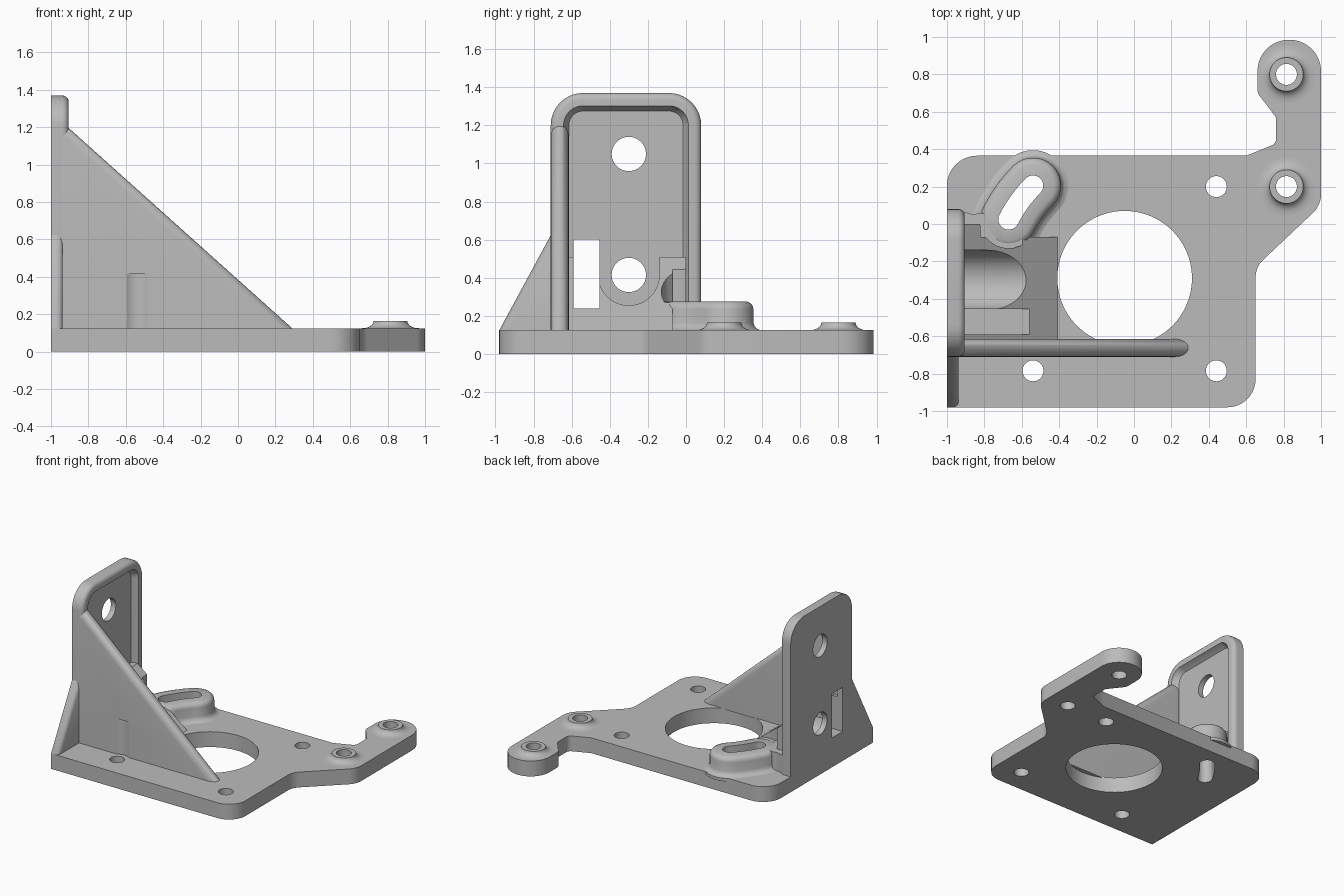
import bpy, bmesh
from math import sin, cos, pi, radians, tan
from mathutils import Vector

if "Cube" in bpy.data.objects:
    bpy.data.objects.remove(bpy.data.objects["Cube"])

GREY = bpy.data.materials.new("plain grey")
GREY.use_nodes = True
GREY.diffuse_color = (0.5, 0.5, 0.5, 1)
GREY.node_tree.nodes["Principled BSDF"].inputs["Base Color"].default_value = (0.5, 0.5, 0.5, 1)

PLACE = {"z": lambda a, b, h: (a, b, h),
         "x": lambda a, b, h: (h, a, b),
         "y": lambda a, b, h: (a, h, b)}


def loft(name, layers, axis="z"):
    """Skin closed 2D outlines stacked along an axis: layers = [(outline, height)]."""
    bm = bmesh.new()
    rings = [[bm.verts.new(PLACE[axis](p[0], p[1], h)) for p in pts] for pts, h in layers]
    n = len(rings[0])
    for low, high in zip(rings, rings[1:]):
        for i in range(n):
            j = (i + 1) % n
            bm.faces.new((low[i], low[j], high[j], high[i]))
    bm.faces.new(rings[0][::-1])
    bm.faces.new(rings[-1])
    bmesh.ops.recalc_face_normals(bm, faces=bm.faces)
    mesh = bpy.data.meshes.new(name)
    bm.to_mesh(mesh)
    bm.free()
    mesh.materials.append(GREY)
    ob = bpy.data.objects.new(name, mesh)
    bpy.context.collection.objects.link(ob)
    return ob


def prism(name, pts, lo, hi, axis="z"):
    return loft(name, [(pts, lo), (pts, hi)], axis)


def circle(x, y, r, n=48):
    return [(x + r * cos(2 * pi * i / n), y + r * sin(2 * pi * i / n)) for i in range(n)]


def rect(a0, b0, a1, b1):
    return [(a0, b0), (a1, b0), (a1, b1), (a0, b1)]


def rounded(corners, steps=10):
    """Fillet each corner (x, y, radius)."""
    out = []
    for i, (x, y, r) in enumerate(corners):
        p = Vector((x, y))
        if r <= 0:
            out.append(p)
            continue
        u = (Vector(corners[i - 1][:2]) - p).normalized()
        v = (Vector(corners[(i + 1) % len(corners)][:2]) - p).normalized()
        half = u.angle(v) / 2
        a, b = p + u * (r / tan(half)), p + v * (r / tan(half))
        c = p + (u + v).normalized() * (r / sin(half))
        sweep = (a - c).angle(b - c)
        for k in range(steps + 1):
            t = k / steps
            out.append(c + ((a - c) * sin((1 - t) * sweep) + (b - c) * sin(t * sweep)) / sin(sweep))
    return out


def slot(d, steps=8, cap=14):
    """Outline at distance d around the curved slot path."""
    a, m, b = Vector((-0.54, 0.205)), Vector((-0.617, 0.128)), Vector((-0.67, 0.025))
    path, norms = [], []
    for k in range(steps + 1):
        t = k / steps
        path.append(a * (1 - t) ** 2 + m * 2 * t * (1 - t) + b * t * t)
        tan_ = ((m - a) * (1 - t) + (b - m) * t).normalized()
        norms.append(Vector((-tan_.y, tan_.x)))

    def arc(p, n):
        f = Vector((n.y, -n.x))
        return [p + d * (n * cos(pi * k / cap) + f * sin(pi * k / cap)) for k in range(1, cap)]

    left = [p + n * d for p, n in zip(path, norms)]
    right = [p - n * d for p, n in zip(path, norms)][::-1]
    return left + arc(path[-1], norms[-1]) + right + arc(path[0], -norms[0])


def cut(ob, *cutters):
    bpy.context.view_layer.objects.active = ob
    for c in cutters:
        c.hide_render = True
        mod = ob.modifiers.new("cut", "BOOLEAN")
        mod.operation, mod.solver, mod.object = "DIFFERENCE", "EXACT", c
        bpy.ops.object.modifier_apply(modifier=mod.name)


# Shared cutters
T = 0.125
bore = prism("slot_cutter", slot(0.055), -0.1, 0.6)
cradle = prism("cradle_cutter", [(-0.14, 0.9), (-0.46, 0.9)] +
               [(-0.3 - 0.16 * cos(pi * k / 24), 0.415 - 0.16 * sin(pi * k / 24)) for k in range(25)],
               -0.954, 0, "x")
window = prism("window_cutter", rect(-0.59, 0.24, -0.455, 0.6), -1.1, 0, "x")
helpers = [bore, cradle, window]

# Base plate with arm
plate = prism("base_plate", rounded([
    (-1, -0.98, 0), (0.65, -0.98, 0.15), (0.65, -0.23, 0.13), (1, 0.1, 0.14),
    (1, 0.985, 0.168), (0.66, 0.985, 0.168), (0.66, 0.7, 0.06), (0.76, 0.57, 0.04),
    (0.76, 0.43, 0.04), (0.6, 0.365, 0), (-1, 0.365, 0.16)]), 0, T)
bosses = [(0.815, 0.8), (0.815, 0.2)]
holes = [prism("hole_cutter", circle(x, y, 0.056), -0.1, 0.5)
         for x, y in [(-0.54, -0.785), (0.44, -0.785), (0.44, 0.2)] + bosses]
centre_hole = prism("centre_cutter", circle(-0.05, -0.29, 0.36, 96), -0.1, 0.5)
cut(plate, bore, centre_hole, *holes)
helpers += holes + [centre_hole]

# Flared screw bosses on the arm
parts = [plate]
for i, (x, y) in enumerate(bosses):
    flare = [(0.155, 0.1), (0.155, T)]
    flare += [(0.09 + 0.06 * (1 - sin(k * pi / 12)), T + 0.04 * (1 - cos(k * pi / 12))) for k in range(1, 7)]
    boss = loft(f"arm_boss_{i + 1}", [(circle(x, y, r), z) for r, z in flare])
    cut(boss, holes[3 + i])
    parts.append(boss)

# Raised slotted pad, filleted at foot and rim
pad_profile = [(0.19, 0.1), (0.19, T), (0.17, 0.131), (0.157, 0.145), (0.15, 0.165),
               (0.15, 0.235), (0.146, 0.253), (0.135, 0.267), (0.115, 0.276)]
pad = loft("slotted_pad", [(slot(d), z) for d, z in pad_profile])
cut(pad, bore, cradle)
bridge = prism("pad_bridge", rounded([(-0.95, -0.13, 0), (-0.72, -0.13, 0), (-0.79, 0.07, 0.05),
                                      (-0.86, 0.05, 0.05), (-0.95, 0.08, 0)]), 0.1, 0.275)
cut(bridge, bore, cradle)
parts += [pad, bridge]


# Upright wall with rounded edge and recessed panel
def wall_outline(inset, bottom):
    r = 0.17 - inset
    return rounded([(-0.71 + inset, bottom, 0), (0.08 - inset, bottom, 0),
                    (0.08 - inset, 1.37 - inset, r), (-0.71 + inset, 1.37 - inset, r)])


edge = [(0.035 * (1 - cos(k * pi / 10)), -0.94 + 0.035 * sin(k * pi / 10)) for k in range(6)]
wall = loft("upright_wall", [(wall_outline(i, 0.05), x) for i, x in [(0, -1)] + edge], "x")
pocket = loft("pocket_cutter", [(wall_outline(i, T), x) for i, x in
                                [(0.095, -0.955), (0.08, -0.935), (0.065, -0.9), (0.065, -0.8)]], "x")
bolts = [prism("bolt_cutter", circle(-0.3, z, 0.09), -1.2, -0.8, "x") for z in (1.05, 0.415)]
cut(wall, pocket, window, *bolts)
helpers += [pocket] + bolts
parts.append(wall)

# Sloped cradle block between wall and centre hole
slope = 0.778
block = prism("cradle_block", [(-0.97, 0.1), (-0.41, 0.1), (-0.41, T), (-0.905, 0.51), (-0.97, 0.51)],
              -0.64, -0.07, "y")
rib = prism("cradle_rib", [(-0.97, 0.1), (-0.82, 0.1), (-0.82, 0.444), (-0.905, 0.51), (-0.97, 0.51)],
            -0.075, 0, "y")
clearance = prism("pad_cutter", slot(0.155), 0.27, 0.9)
cut(block, window, cradle, clearance, bore, bolts[1])
cut(rib, clearance)
helpers.append(clearance)
parts += [block, rib]


# Diagonal gusset with half-round top edge
def gusset_outline(drop):
    k = 0.896
    d = drop * (1 + k * k) ** 0.5
    z = lambda x: T + (0.29 - x) * k - d
    tip = 0.29 - d / k
    return [(-0.95, 0.12), (tip, 0.12), (tip, T), (-0.912, z(-0.912)), (-0.95, z(-0.912))]


R = 0.0475
angles = [radians(-90 + 15 * k) for k in range(13)]
gusset = loft("diagonal_gusset", [(gusset_outline(R * (1 - cos(a))), -0.6625 + R * sin(a)) for a in angles], "y")
driver = prism("driver_cutter", circle(-0.54, -0.785, 0.093), T, 0.415)
cut(gusset, driver)
helpers.append(driver)
parts.append(gusset)


# Small outer brace beside the wall
def brace_outline(drop):
    return [(-0.98 + drop, 0.1), (-0.69, 0.1), (-0.69, 0.66 - 2 * drop), (-0.98 + drop, T)]


parts.append(loft("outer_brace", [(brace_outline(d), x) for d, x in
             [(0, -1), (0, -0.97), (0.004, -0.955), (0.014, -0.943), (0.03, -0.937)]], "x"))

for ob in helpers:
    bpy.data.objects.remove(ob)
for ob in parts:
    ob.data.shade_smooth()
    ob.data.set_sharp_from_angle(angle=radians(32))
